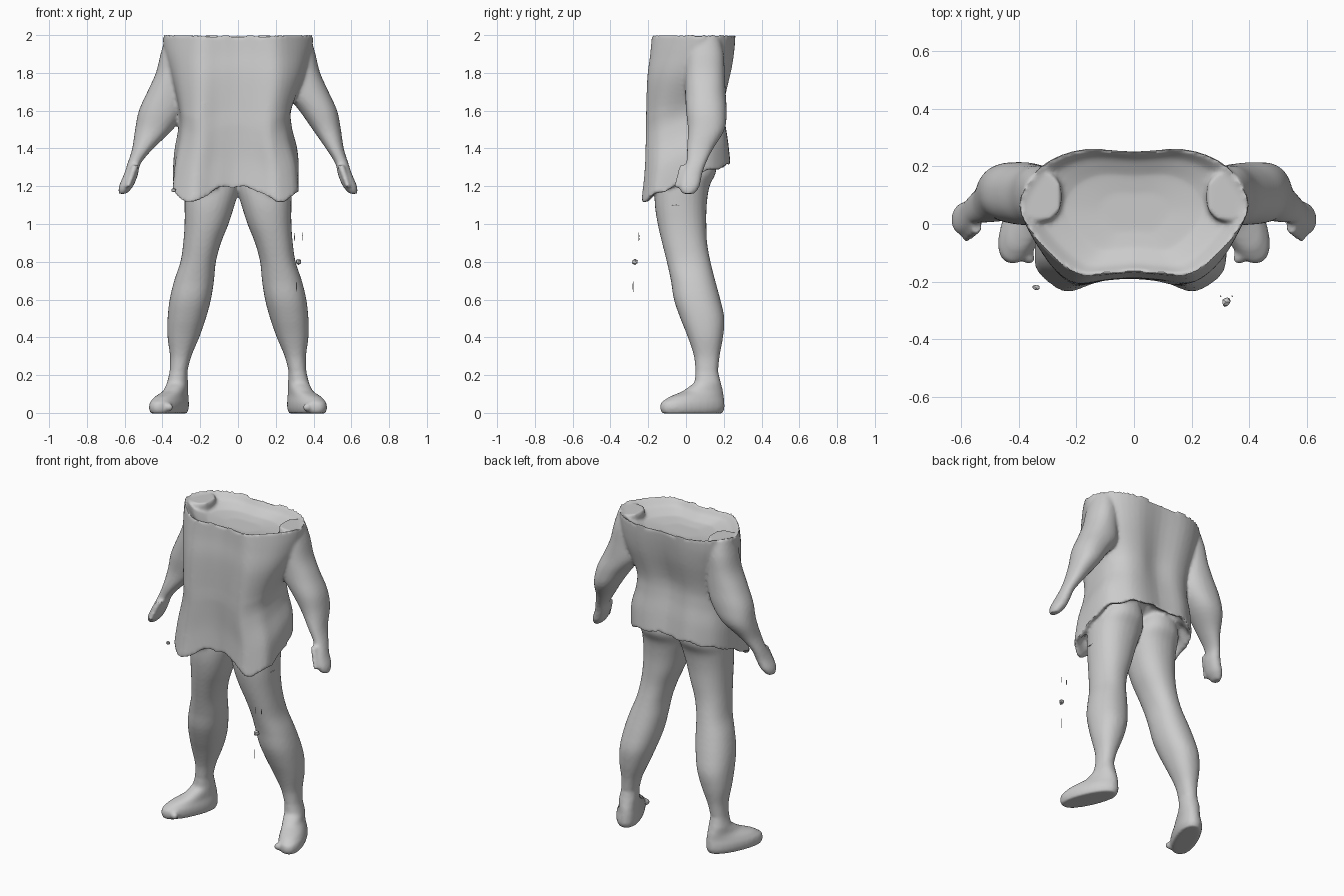
import bpy, bmesh, math, random
from mathutils import Vector

if "Cube" in bpy.data.objects:
    bpy.data.objects.remove(bpy.data.objects["Cube"])

random.seed(4)
bm = bmesh.new()


def loft(rings):
    """Closed skin over a stack of equal-length point loops."""
    loops = [[bm.verts.new(p) for p in r] for r in rings]
    faces = []
    n = len(loops[0])
    for a, b in zip(loops, loops[1:]):
        for i in range(n):
            j = (i + 1) % n
            faces.append(bm.faces.new((a[i], a[j], b[j], b[i])))
    for end in (loops[0], loops[-1]):
        c = bm.verts.new(sum((v.co for v in end), Vector()) / n)
        for i in range(n):
            faces.append(bm.faces.new((end[i], end[(i + 1) % n], c)))
    bmesh.ops.recalc_face_normals(bm, faces=faces)


def catmull(a, b, c, d, t):
    return 0.5 * (2 * b + (c - a) * t + (2 * a - 5 * b + 4 * c - d) * t * t
                  + (3 * b - a - 3 * c + d) * t ** 3)


def smooth_rows(rows, k=4):
    """Spline through table rows, adding k steps between each pair."""
    rows = [Vector(r) for r in rows]
    out = []
    for i in range(len(rows) - 1):
        a, d = rows[max(i - 1, 0)], rows[min(i + 2, len(rows) - 1)]
        out += [catmull(a, rows[i], rows[i + 1], d, s / k) for s in range(k)]
    return out + [rows[-1]]


def oval(cx, cy, z, rx, ry, rot=0, n=28, side=1):
    pts = []
    for i in range(n):
        t = 2 * math.pi * i / n
        c, s = math.cos(t), math.sin(t)
        x = rx * math.copysign(abs(c) ** 0.9, c)
        y = ry * math.copysign(abs(s) ** 0.9, s)
        pts.append(Vector((side * (cx + x * math.cos(rot) - y * math.sin(rot)),
                           cy + x * math.sin(rot) + y * math.cos(rot), z)))
    return pts


def limb(rows, side):
    """Rows hold z, inner x, outer x, front y, back y."""
    return [oval((r[1] + r[2]) / 2, (r[3] + r[4]) / 2, r[0],
                 (r[2] - r[1]) / 2, (r[4] - r[3]) / 2, side=side)
            for r in smooth_rows(rows)]


# tunic: half outlines (back centre to front centre) with hem height in third slot
top = [(0, .97), (.45, 1), (.8, .75), (1, .25), (.97, -.12), (.77, -.6), (.5, -.97), (.22, -.97), (0, -.94)]
mid = [(0, .9), (.45, 1), (.8, .85), (1, .42), (1, -.2), (.92, -.68), (.65, -1), (.3, -.93), (0, -.9)]
low = [(0, .95), (.45, 1), (.8, .8), (1, .4), (1.02, -.2), (1, -.7), (.7, -1), (.35, -.86), (0, -.78)]
hem = [1.32, 1.31, 1.30, 1.27, 1.20, 1.16, 1.11, 1.17, 1.2]


def outline(half):
    """Mirror a half outline into a smooth closed loop of (x, y, hem)."""
    p = [Vector((x, y, h)) for (x, y), h in zip(half, hem)]
    loop = p + [Vector((-v.x, v.y, v.z)) for v in p[-2:0:-1]]
    m = len(loop)
    return [catmull(loop[i - 1], loop[i], loop[(i + 1) % m], loop[(i + 2) % m], s / 4)
            for i in range(m) for s in range(4)]


T, M, L = outline(top), outline(mid), outline(low)
# t, centre x, half width, front y, back y
body = smooth_rows([(0, 0, .395, -.18, .26), (.12, 0, .385, -.19, .255), (.27, 0, .355, -.205, .24),
                    (.5, -.015, .295, -.21, .205), (.65, -.015, .295, -.212, .205),
                    (.82, -.01, .32, -.218, .222), (1, -.012, .325, -.235, .235)], 5)


def tunic_ring(row, scale=1, lift=0):
    t, cx, hw, yf, yb = row
    pts = []
    for i, (a, b, c) in enumerate(zip(T, M, L)):
        w = min(t / .5, 1)
        p = a.lerp(b, w).lerp(c, max(0, (t - .6) / .4))
        wob = max(0, t - .5) * (.014 * math.sin(i * 1.3) + .012 * math.sin(i * .55))
        s = scale * (1 + .6 * wob)
        x = cx + hw * p.x * s
        y = (yf + yb) / 2 + (yb - yf) / 2 * p.y * s
        pts.append(Vector((x, y, 2.004 - (2.004 - p.z) * t + wob + lift)))
    return pts


first, last = body[0], body[-1]
rings = [tunic_ring(first, s, -d) for s, d in ((.3, .085), (.6, .075), (.85, .045), (.96, .01))]
rings += [tunic_ring(r) for r in body]
rings += [tunic_ring(last, s, d) for s, d in ((.93, .005), (.86, .04), (.6, .06))]
loft(rings)

# arms with tapered hands; the left armpit sits lower
for side, web in ((1, 0), (-1, .05)):
    loft(limb([(1.99, .25, .385, .01, .18), (1.9, .25, .41, 0, .2), (1.8, .25, .435, -.005, .205),
               (1.7, .25, .48, -.005, .21), (1.6, .325 - web, .525, 0, .215),
               (1.5, .395 - web, .545, .01, .205), (1.4, .465 - web / 3, .56, .005, .145),
               (1.32, .515, .585, 0, .105), (1.26, .53, .605, -.03, .085),
               (1.2, .555, .63, -.038, .072), (1.16, .59, .632, -.02, .045)], side))
    # thumb
    loft([oval(.545 + .01 * k, -.01 - .01 * k, 1.31 - .03 * k, .02 - .002 * k, .024 - .002 * k, side=side)
          for k in range(5)])

leg = [(1.38, .02, .24, -.13, .15), (1.28, -.01, .275, -.15, .16), (1.2, -.01, .285, -.165, .125),
       (1.1, .018, .283, -.165, .11), (1, .05, .283, -.15, .108), (.9, .09, .29, -.127, .112),
       (.8, .117, .305, -.102, .13), (.7, .127, .338, -.08, .155), (.6, .143, .362, -.064, .182),
       (.5, .17, .373, -.03, .203), (.4, .205, .373, .01, .196), (.3, .247, .36, .042, .178),
       (.22, .268, .362, .05, .17)]
# foot rows: centre x, centre y, z, half width, half length
foot = [(.32, .115, .16, .055, .07), (.33, .09, .115, .058, .11), (.352, .055, .085, .066, .155),
        (.364, .035, .055, .076, .18), (.366, .033, .025, .077, .184), (.366, .033, -.003, .068, .172)]
for side in (1, -1):
    rows = limb(leg, side)
    rows += [oval(*r, rot=math.radians(24 * min(1, .5 + .25 * k)), side=side) for k, r in enumerate(foot)]
    loft(rows)
    # toe bumps
    for k in range(4):
        x, y = .365 + .027 * k, -.118 + .018 * k
        bmesh.ops.create_icosphere(bm, subdivisions=2, radius=.023)
        bm.verts.ensure_lookup_table()
        for v in bm.verts[-42:]:
            v.co += Vector((side * x, y, .03))

# fuse everything into one soft scanned-looking skin
mesh = bpy.data.meshes.new("clothed_body")
bm.to_mesh(mesh)
bm.free()
obj = bpy.data.objects.new("clothed_body", mesh)
bpy.context.collection.objects.link(obj)
rem = obj.modifiers.new("fuse", 'REMESH')
rem.mode = 'VOXEL'
rem.voxel_size = .01
rem.use_smooth_shade = True
sm = obj.modifiers.new("soften", 'SMOOTH')
sm.factor = .5
sm.iterations = 5
bpy.context.view_layer.objects.active = obj
obj.select_set(True)
for m in ("fuse", "soften"):
    bpy.ops.object.modifier_apply(modifier=m)
bpy.ops.object.shade_smooth_by_angle(angle=math.radians(50))

# loose scraps floating beside the legs: x, y, z, width, depth, height
scraps = [(.32, -.27, .8, .035, .04, .04), (.31, -.28, .67, .006, .006, .07), (.30, -.25, .93, .006, .006, .06),
          (.34, -.25, .93, .006, .006, .05), (-.34, -.22, 1.18, .03, .02, .03), (.28, -.05, 1.1, .01, .07, .006)]
for x, y, z, *size in scraps:
    b = bmesh.new()
    bmesh.ops.create_icosphere(b, subdivisions=1, radius=.5)
    for v in b.verts:
        v.co = Vector([c * s * random.uniform(.7, 1.1) for c, s in zip(v.co, size)]) + Vector((x, y, z))
    me = bpy.data.meshes.new("loose_scrap")
    b.to_mesh(me)
    b.free()
    bpy.context.collection.objects.link(bpy.data.objects.new("loose_scrap", me))
